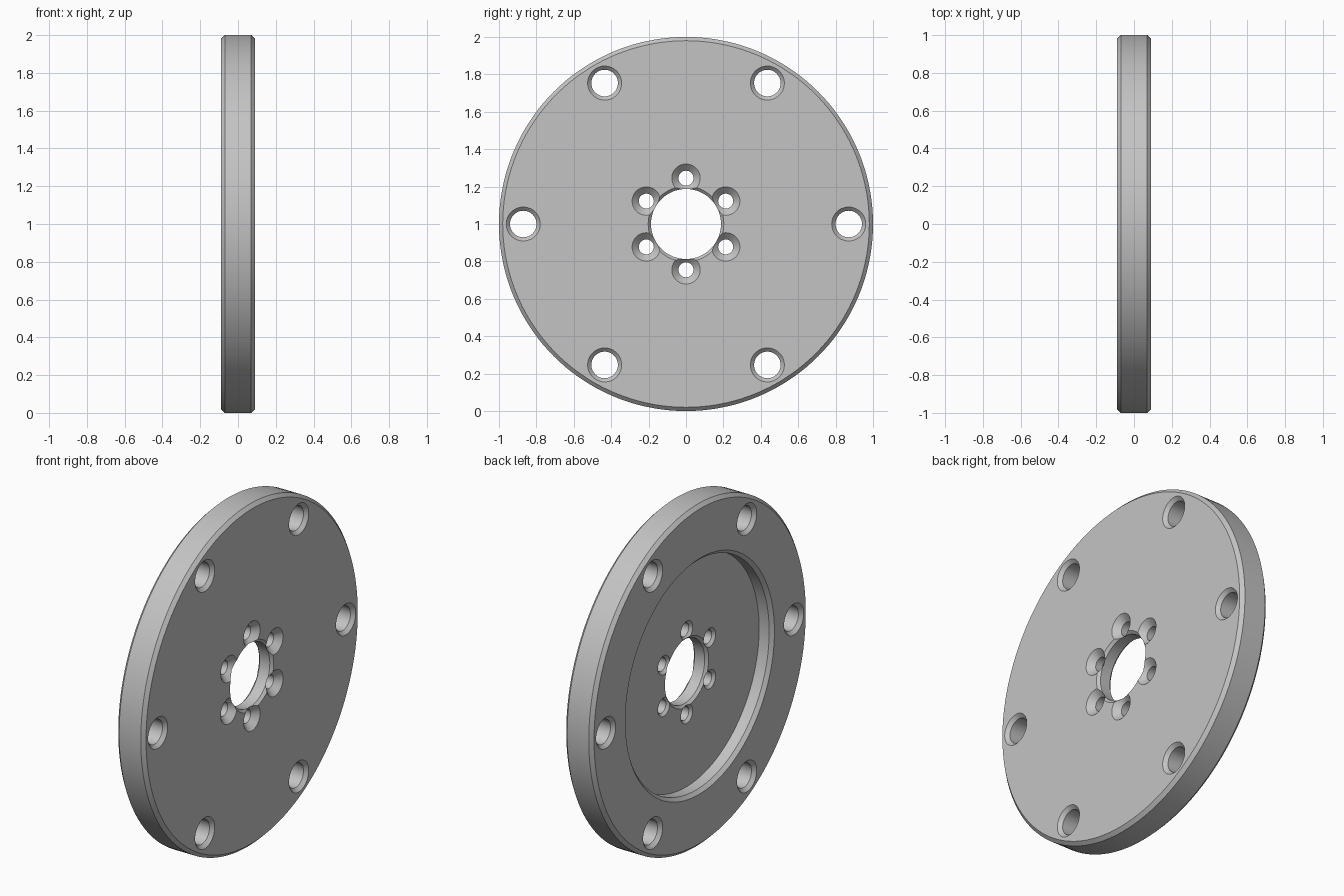
import bpy, bmesh
from math import sin, cos, pi, radians
from mathutils import Matrix, Vector

cube = bpy.data.objects.get("Cube")
if cube:
    bpy.data.objects.remove(cube, do_unlink=True)

HALF = 0.09      # half thickness of the plate
FLOOR = -0.005   # floor of the recess
C = 0.02         # edge chamfer
OVER = 0.01      # how far cutters reach past a surface

steel = bpy.data.materials.new("plain_grey")
steel.use_nodes = True
grey = (0.55, 0.55, 0.55, 1)
steel.diffuse_color = grey
steel.node_tree.nodes["Principled BSDF"].inputs["Base Color"].default_value = grey


def lathe(bm, profile, segments, centre):
    """Turn a closed (radius, x) profile around an axis along x."""
    verts = [bm.verts.new((x, 0, r)) for r, x in profile]
    edges = [bm.edges.new((verts[i - 1], verts[i])) for i in range(len(verts))
             if profile[i - 1][0] + profile[i][0] > 0]
    made = bmesh.ops.spin(bm, geom=verts + edges, cent=(0, 0, 0), axis=(1, 0, 0),
                          angle=2 * pi, steps=segments, use_merge=True)
    bmesh.ops.remove_doubles(bm, verts=bm.verts[:], dist=1e-5)
    return made


def finish(bm, name, location=(0, 0, 0)):
    bmesh.ops.recalc_face_normals(bm, faces=bm.faces[:])
    mesh = bpy.data.meshes.new(name)
    bm.to_mesh(mesh)
    bm.free()
    obj = bpy.data.objects.new(name, mesh)
    obj.location = location
    bpy.context.collection.objects.link(obj)
    mesh.materials.append(steel)
    return obj


def hole_profile(r, low, low_c, high, high_c):
    """Round hole with a 45 degree countersink at both ends."""
    return [(0, low - OVER), (r + low_c + OVER, low - OVER), (r, low + low_c),
            (r, high - high_c), (r + high_c + OVER, high + OVER), (0, high + OVER)]


def cut_ring(target, name, profile, radius, start, segments):
    """Cut six equal holes on a bolt circle."""
    for k in range(6):
        a = radians(start + 60 * k)
        bm = bmesh.new()
        lathe(bm, profile, segments, None)
        cutter = finish(bm, name, (0, radius * cos(a), 1 + radius * sin(a)))
        cutter.hide_render = True
        mod = target.modifiers.new(name, 'BOOLEAN')
        mod.operation = 'DIFFERENCE'
        mod.solver = 'EXACT'
        mod.object = cutter
        bpy.context.view_layer.objects.active = target
        bpy.ops.object.modifier_apply(modifier=mod.name)
        bpy.data.objects.remove(cutter, do_unlink=True)


# Turned plate: chamfered rim, recess on the -x side, central bore
bore, recess, edge = 0.187, 0.67, 0.015
bm = bmesh.new()
lathe(bm, [
    (bore, HALF - edge), (bore + edge, HALF),
    (1 - C, HALF), (1, HALF - C),
    (1, C - HALF), (1 - C, -HALF),
    (recess + C, -HALF), (recess, C - HALF),
    (recess, FLOOR), (bore + edge, FLOOR), (bore, FLOOR + edge),
], 144, None)
plate = finish(bm, "flange_plate", (0, 0, 1))

# Outer bolt holes and inner countersunk screw holes
cut_ring(plate, "outer_bolt_hole", hole_profile(0.071, -HALF, C, HALF, C), 0.87, 0, 48)
cut_ring(plate, "inner_screw_hole", hole_profile(0.04, FLOOR, 0.015, HALF, 0.036), 0.245, 30, 40)

# Smooth round walls, keep chamfer edges crisp
bpy.ops.object.select_all(action='DESELECT')
plate.select_set(True)
bpy.context.view_layer.objects.active = plate
bpy.ops.object.shade_smooth_by_angle(angle=radians(30))
